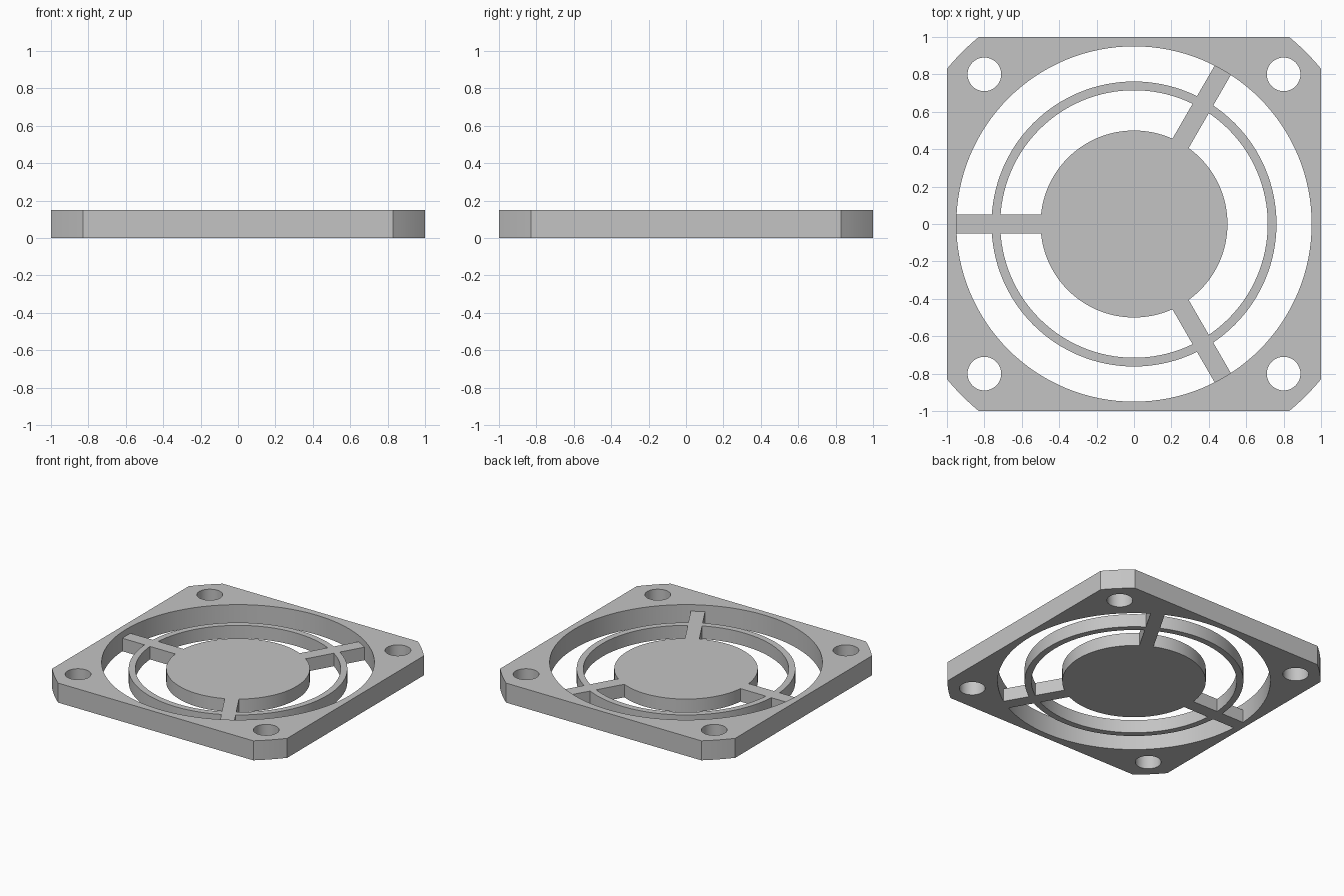
import bpy
from math import pi, cos, sin, atan2, hypot
from mathutils import Matrix

cube = bpy.data.objects.get("Cube")
if cube:
    bpy.data.objects.remove(cube, do_unlink=True)

FRAME_H, GRILLE_H = 0.15, 0.10
HUB_R, RING_IN, RING_OUT, BORE_R = 0.5, 0.715, 0.762, 0.95
SPOKE_W, HOLE_R, HOLE_POS, CUT = 0.10, 0.09, 0.80, 0.83

grey = bpy.data.materials.new("plain grey")
grey.use_nodes = True
colour = (0.55, 0.55, 0.55, 1)
grey.diffuse_color = colour
grey.node_tree.nodes["Principled BSDF"].inputs["Base Color"].default_value = colour


def circle(r, cx=0, cy=0, n=128):
    return [(cx + r * cos(2 * pi * i / n), cy + r * sin(2 * pi * i / n)) for i in range(n)]


def plate(name, loops, height):
    """Extrude a filled outline (first loop) with holes (other loops) up from z = 0."""
    curve = bpy.data.curves.new(name, "CURVE")
    curve.dimensions = "2D"
    curve.fill_mode = "BOTH"
    curve.extrude = height / 2
    for loop in loops:
        spline = curve.splines.new("POLY")
        spline.points.add(len(loop) - 1)
        for point, (x, y) in zip(spline.points, loop):
            point.co = (x, y, 0, 1)
        spline.use_cyclic_u = True
    obj = bpy.data.objects.new(name, curve)
    bpy.context.collection.objects.link(obj)
    bpy.ops.object.select_all(action="DESELECT")
    obj.select_set(True)
    bpy.context.view_layer.objects.active = obj
    bpy.ops.object.convert(target="MESH")
    obj = bpy.context.object
    obj.name = name
    obj.data.transform(Matrix.Translation((0, 0, height / 2)))
    obj.data.materials.clear()
    obj.data.materials.append(grey)
    bpy.ops.object.shade_smooth_by_angle(angle=pi / 9)
    return obj


# Square frame with gently rounded corner cuts, bore and screw holes
corner_r = hypot(1, CUT)
start = atan2(CUT, 1)
steps = 6
outline = []
for quarter in range(4):
    for i in range(steps + 1):
        a = quarter * pi / 2 + start + (pi / 2 - 2 * start) * i / steps
        outline.append((corner_r * cos(a), corner_r * sin(a)))
holes = [circle(HOLE_R, sx * HOLE_POS, sy * HOLE_POS, 48) for sx in (-1, 1) for sy in (-1, 1)]
plate("frame", [outline, circle(BORE_R)] + holes, FRAME_H)

# Centre disc and guard ring
plate("hub", [circle(HUB_R)], GRILLE_H)
plate("guard_ring", [circle(RING_OUT), circle(RING_IN)], GRILLE_H)

# Three spokes, each in an inner and an outer piece that meet the ring
w = SPOKE_W / 2
for number, angle in enumerate((pi / 3, pi, -pi / 3), 1):
    for part, r0, r1 in (("inner", HUB_R, RING_IN), ("outer", RING_OUT, BORE_R)):
        a, b = (r0 * r0 - w * w) ** 0.5 - 0.002, r1 + 0.002
        c, s = cos(angle), sin(angle)
        bar = [(x * c - y * s, x * s + y * c) for x, y in ((a, -w), (b, -w), (b, w), (a, w))]
        plate(f"{part}_spoke_{number}", [bar], GRILLE_H)
